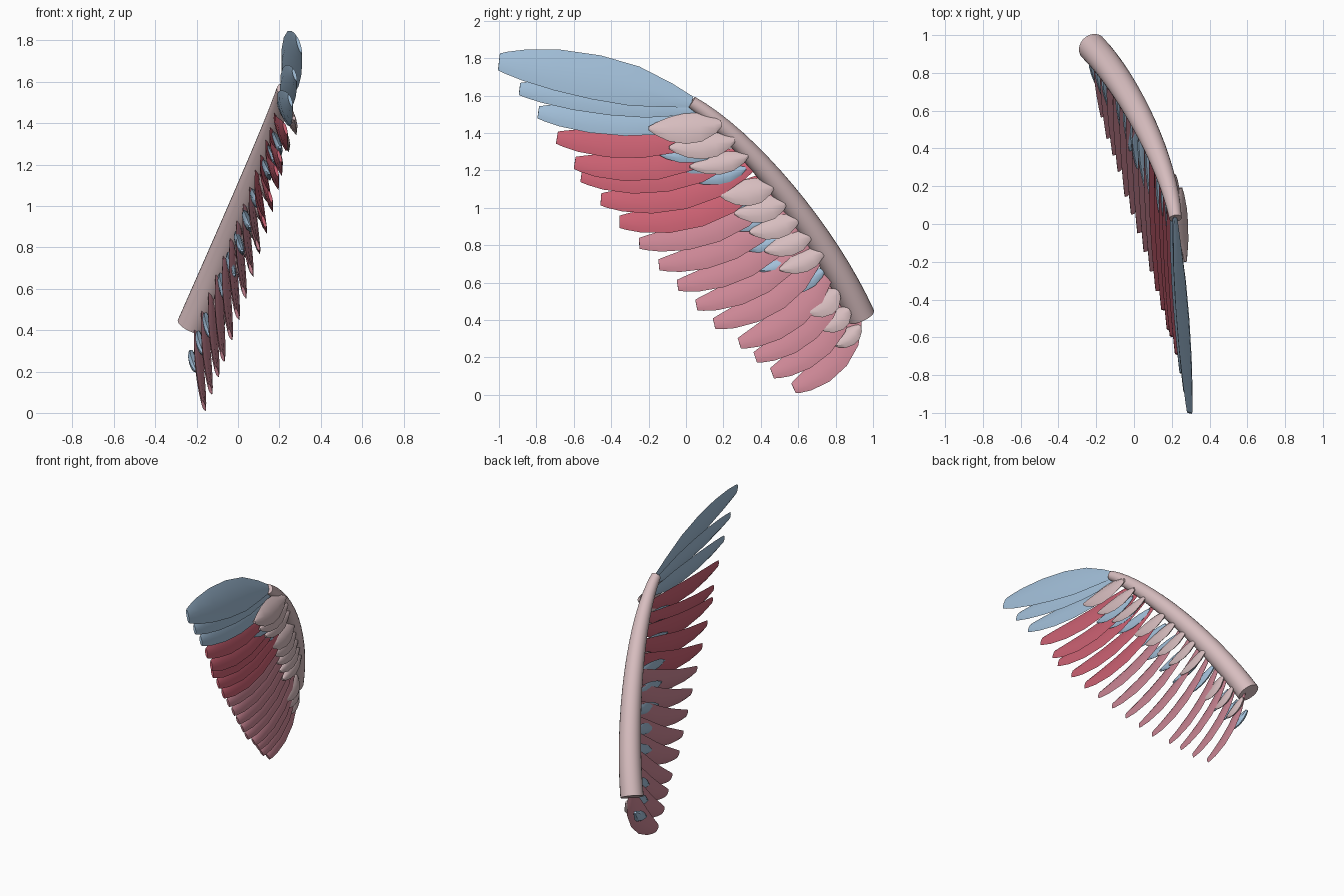
import bpy, bmesh, math
from mathutils import Vector

if "Cube" in bpy.data.objects:
    bpy.data.objects.remove(bpy.data.objects["Cube"])

X = Vector((1, 0, 0))


def material(name, rgb):
    m = bpy.data.materials.new(name)
    m.use_nodes = True
    m.diffuse_color = (*rgb, 1)
    m.node_tree.nodes["Principled BSDF"].inputs["Base Color"].default_value = (*rgb, 1)
    return m


PALE = material("pale pink", (0.68, 0.51, 0.52))
BLUE = material("light blue", (0.36, 0.52, 0.69))
RED = material("rose red", (0.60, 0.12, 0.17))
PINK = material("soft pink", (0.60, 0.24, 0.30))


def loft(name, rings, mat, angle):
    """Skin a list of equal point rings and cap both ends."""
    bm = bmesh.new()
    loops = [[bm.verts.new(p) for p in ring] for ring in rings]
    n = len(loops[0])
    for a, b in zip(loops, loops[1:]):
        for i in range(n):
            j = (i + 1) % n
            bm.faces.new((a[i], a[j], b[j], b[i]))
    bm.faces.new(loops[0][::-1])
    bm.faces.new(loops[-1])
    bmesh.ops.recalc_face_normals(bm, faces=bm.faces)
    me = bpy.data.meshes.new(name)
    bm.to_mesh(me)
    bm.free()
    me.materials.append(mat)
    ob = bpy.data.objects.new(name, me)
    bpy.context.collection.objects.link(ob)
    bpy.ops.object.select_all(action="DESELECT")
    ob.select_set(True)
    bpy.context.view_layer.objects.active = ob
    bpy.ops.object.shade_smooth_by_angle(angle=math.radians(angle))
    return ob


# Wing bone: a tapering bowed tube
BONE = [Vector(p) for p in ((-.22, .935, .42), (-.03, .74, .86), (.18, .33, 1.37), (.22, .03, 1.565))]


def bone(t):
    s = 1 - t
    return BONE[0] * s**3 + BONE[1] * 3 * s * s * t + BONE[2] * 3 * s * t * t + BONE[3] * t**3


rings = []
for k in range(17):
    t = k / 16
    axis = (bone(t + .01) - bone(t - .01)).normalized()
    u = axis.cross(X).normalized()
    v = axis.cross(u)
    r = .077 - .012 * t - .032 * t * t
    rings.append([bone(t) + r * (u * math.cos(a) + v * math.sin(a))
                  for a in (math.tau * i / 24 for i in range(24))])
loft("wing_bone", rings, PALE, 40)

# Blade outlines: (position along the feather, share of the half width)
LONG = ((0, .25), (.12, .55), (.3, .9), (.5, 1), (.7, .92), (.87, .7), (.96, .5), (1, .38))
SHORT = ((0, .2), (.1, .55), (.3, .95), (.5, 1), (.72, .8), (.9, .42), (1, .12))
SECTION = ((1, 0), (.55, .8), (0, 1), (-.55, .8), (-1, 0), (-.55, -.8), (0, -1), (.55, -.8))


def feather(name, root, tip, half, thick, sag, mat, outline, tilt=.3):
    """Flat lens-shaped blade along a bowed midline."""
    chord = tip - root
    down = X.cross(chord).normalized()
    ctrl = (root + tip) / 2 + down * sag * 2
    rings = []
    for s, w in outline:
        p = root * (1 - s)**2 + ctrl * 2 * s * (1 - s) + tip * s * s
        tangent = ((ctrl - root) * (1 - s) + (tip - ctrl) * s).normalized()
        side = (X.cross(tangent).normalized() + X * tilt).normalized()
        normal = tangent.cross(side).normalized()
        rings.append([p + side * half * w * a + normal * thick * (.35 + .65 * w) * b
                      for a, b in SECTION])
    loft(name, rings, mat, 30)


# Flight feathers, from the wing tip down to the shoulder
TIPS = ((-1, 1.78), (-.89, 1.635), (-.79, 1.51), (-.69, 1.375), (-.595, 1.24), (-.56, 1.17),
        (-.455, 1.045), (-.355, .925), (-.25, .81), (-.145, .695), (-.045, .585), (.055, .48),
        (.15, .38), (.285, .275), (.37, .2), (.46, .115), (.575, .035))
for i, (y, z) in enumerate(TIPS):
    t = 1 - .97 * i / (len(TIPS) - 1)
    tip = Vector((-.18 + .4 * z - .075 * z * z, y, z))
    mat = BLUE if i < 3 else RED if i < 8 else PINK
    half = .125 if i == 0 else .09 if i < 8 else .08
    sag = min(-.025 + .025 * i, .07)
    feather(f"flight_feather_{i + 1}", bone(t), tip, half, .014, sag, mat, LONG)


# Covert rows: each group runs between a first and a last feather (root y z, tip y z)
def coverts(name, count, first, last, half, lift, mat):
    for i in range(count):
        f = i / max(count - 1, 1)
        ry, rz, ty, tz = (a + (b - a) * f for a, b in zip(first, last))
        x = -.38 + .39 * rz + lift
        h = half[0] + (half[1] - half[0]) * f
        feather(f"{name}_{i + 1}", Vector((x, ry, rz)), Vector((x + .025, ty, tz)),
                h, .02, .015, mat, SHORT)


coverts("upper_covert", 3, (.19, 1.45, -.2, 1.425), (.33, 1.28, .02, 1.22), (.085, .06), .06, PALE)
coverts("middle_covert", 5, (.47, 1.12, .18, 1.07), (.74, .78, .5, .67), (.075, .06), .06, PALE)
coverts("lower_covert", 3, (.81, .56, .65, .44), (.93, .37, .79, .265), (.075, .05), .06, PALE)
coverts("upper_under_covert", 3, (.2, 1.34, -.14, 1.285), (.32, 1.21, -.0, 1.16), (.06, .05), .035, BLUE)
coverts("middle_under_covert", 5, (.42, 1.07, .11, 1.02), (.74, .67, .48, .55), (.05, .05), .035, BLUE)
coverts("lower_under_covert", 3, (.8, .48, .62, .37), (.91, .3, .75, .205), (.045, .04), .035, BLUE)
